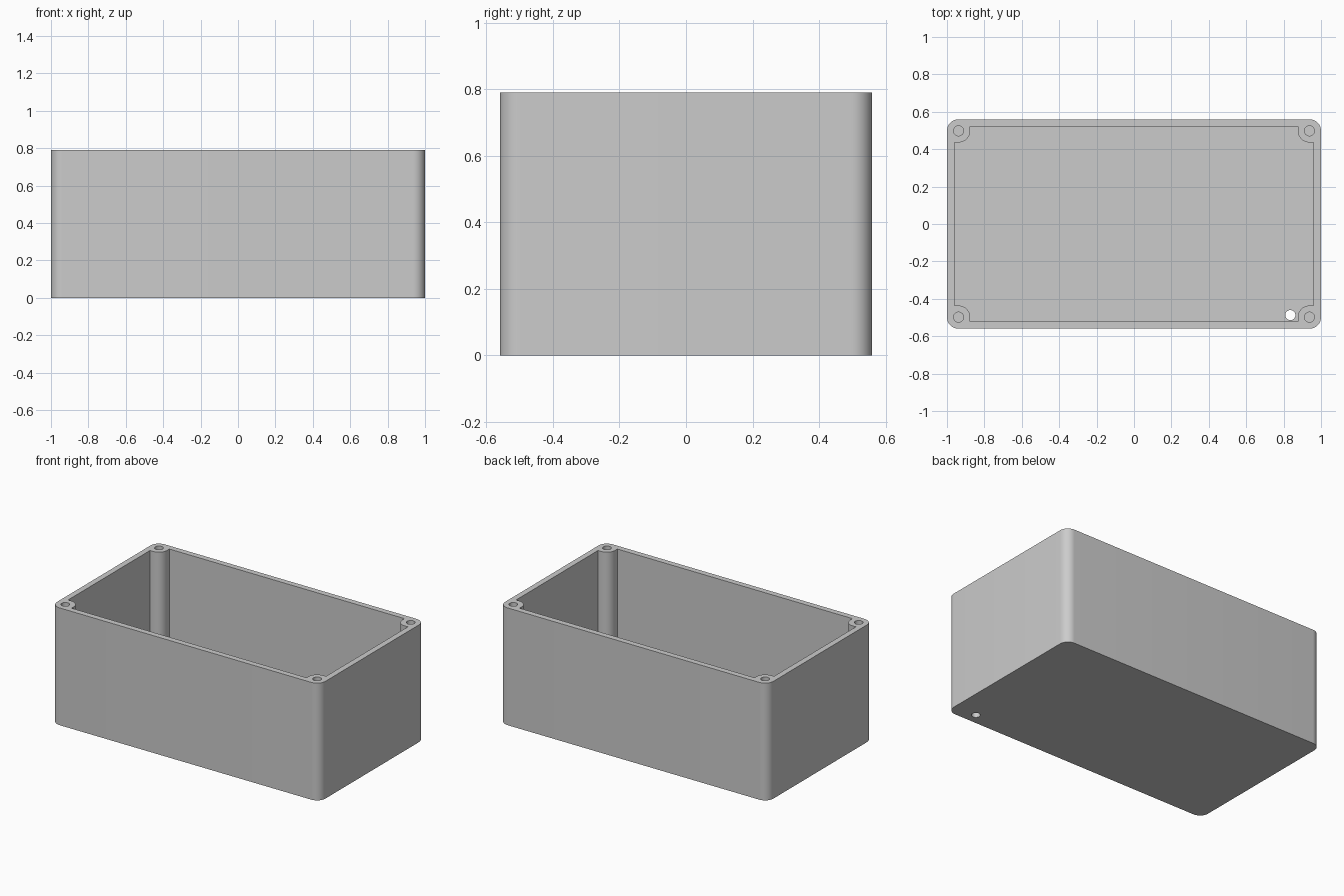
import bpy, bmesh
from math import sin, cos, pi, radians

if "Cube" in bpy.data.objects:
    bpy.data.objects.remove(bpy.data.objects["Cube"], do_unlink=True)

HX, HY, HEIGHT = 1.0, 0.56, 0.79      # outer half sizes and height
WALL, FLOOR = 0.039, 0.04
R = 0.062                             # corner and screw post radius
CX, CY = HX - R, HY - R               # screw post centre
HOLE = 0.027
SIGNS = [(1, 1), (-1, 1), (-1, -1), (1, -1)]

grey = bpy.data.materials.new("light grey")
grey.use_nodes = True
colour = (0.6, 0.6, 0.6, 1)
grey.diffuse_color = colour
grey.node_tree.nodes["Principled BSDF"].inputs["Base Color"].default_value = colour


def arc(cx, cy, r, start, end, steps):
    angles = [start + (end - start) * i / steps for i in range(steps + 1)]
    return [(cx + r * cos(a), cy + r * sin(a)) for a in angles]


def mirrored(corner):
    """Repeat a first-quadrant corner, running anticlockwise, in all four corners."""
    loop = []
    for sx, sy in SIGNS:
        pts = corner if sx * sy > 0 else corner[::-1]
        loop += [(x * sx, y * sy) for x, y in pts]
    return loop


def prism(name, outline, z0, z1):
    bm = bmesh.new()
    face = bm.faces.new([bm.verts.new((x, y, z0)) for x, y in outline])
    top = bmesh.ops.extrude_face_region(bm, geom=[face])["geom"]
    verts = [v for v in top if isinstance(v, bmesh.types.BMVert)]
    bmesh.ops.translate(bm, vec=(0, 0, z1 - z0), verts=verts)
    bmesh.ops.recalc_face_normals(bm, faces=bm.faces)
    mesh = bpy.data.meshes.new(name)
    bm.to_mesh(mesh)
    bm.free()
    mesh.materials.append(grey)
    obj = bpy.data.objects.new(name, mesh)
    bpy.context.collection.objects.link(obj)
    return obj


def cut(body, cutter):
    mod = body.modifiers.new(cutter.name, "BOOLEAN")
    mod.operation = "DIFFERENCE"
    mod.solver = "EXACT"
    mod.object = cutter
    bpy.context.view_layer.objects.active = body
    bpy.ops.object.modifier_apply(modifier=mod.name)
    bpy.data.objects.remove(cutter, do_unlink=True)


# Solid block with rounded vertical corners
box = prism("enclosure_box", mirrored(arc(CX, CY, R, 0, pi / 2, 12)), 0, HEIGHT)

# Cavity that leaves thin walls, a floor and a rounded screw post in each corner
IX, IY = HX - WALL, HY - WALL
corner = [(IX, CY - R)] + arc(CX, CY, R, 1.5 * pi, pi, 12) + [(CX - R, IY)]
cut(box, prism("cavity", mirrored(corner), FLOOR, HEIGHT + 0.1))

# Blind screw holes in the posts
for sx, sy in SIGNS:
    circle = arc(CX * sx, CY * sy, HOLE, 0, 2 * pi, 32)[:-1]
    cut(box, prism("screw_hole", circle, HEIGHT / 2, HEIGHT + 0.1))

# Cable hole through the floor
cut(box, prism("cable_hole", arc(0.836, -0.487, HOLE, 0, 2 * pi, 32)[:-1], -0.1, 0.2))

bpy.ops.object.select_all(action="DESELECT")
box.select_set(True)
bpy.context.view_layer.objects.active = box
bpy.ops.object.shade_smooth_by_angle(angle=radians(30))
